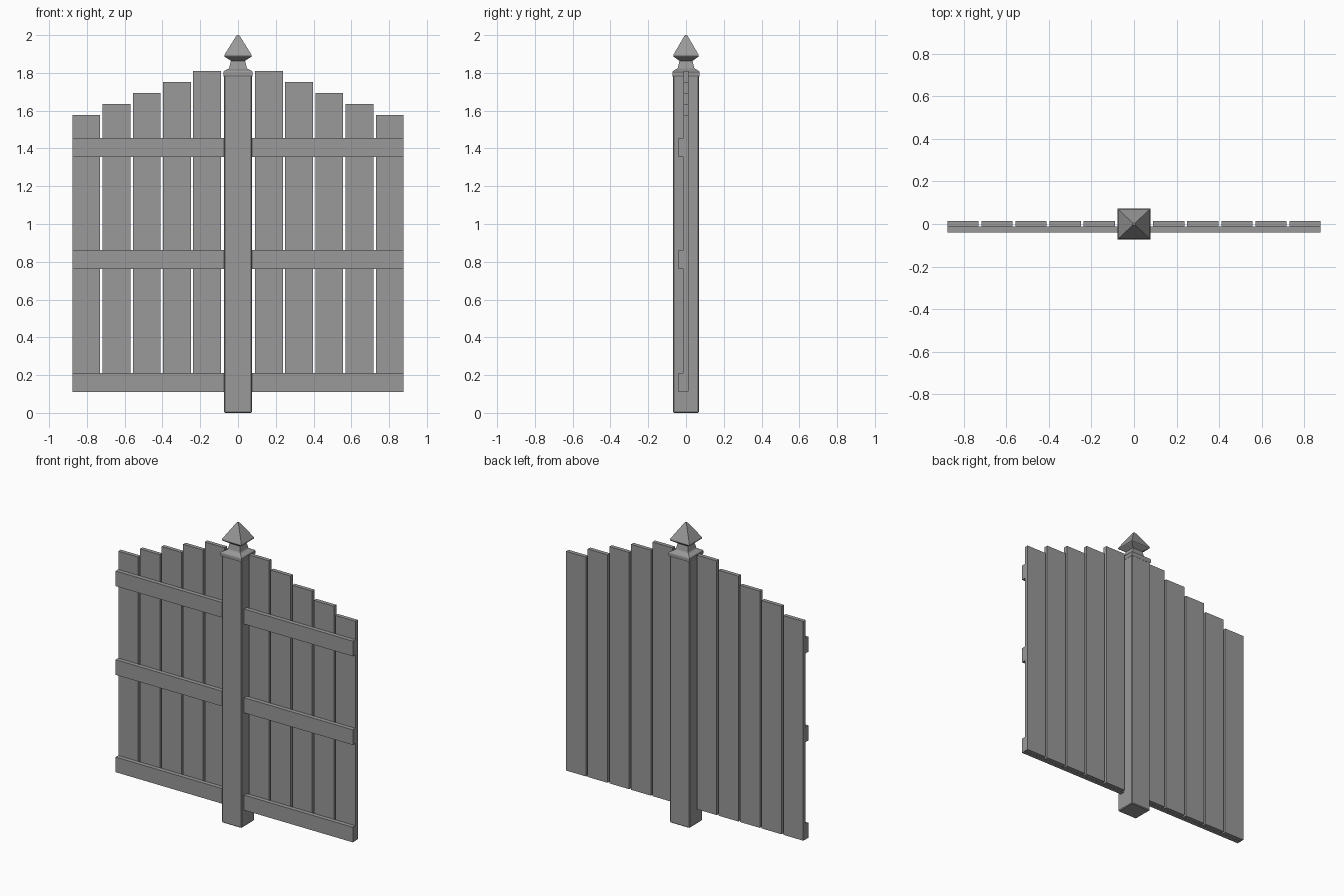
import bpy, bmesh

if "Cube" in bpy.data.objects:
    bpy.data.objects.remove(bpy.data.objects["Cube"])

grey = bpy.data.materials.new("plain grey")
grey.diffuse_color = (0.32, 0.32, 0.32, 1)
grey.use_nodes = True
grey.node_tree.nodes["Principled BSDF"].inputs["Base Color"].default_value = grey.diffuse_color
DEPTH = 0.93  # the post is slightly shallower than it is wide


def finish(bm, name):
    bmesh.ops.recalc_face_normals(bm, faces=bm.faces)
    me = bpy.data.meshes.new(name)
    bm.to_mesh(me)
    bm.free()
    me.materials.append(grey)
    ob = bpy.data.objects.new(name, me)
    bpy.context.collection.objects.link(ob)
    return ob


def box(name, x0, x1, y0, y1, z0, z1):
    bm = bmesh.new()
    bmesh.ops.create_cube(bm, size=1)
    for v in bm.verts:
        v.co = (x1 if v.co.x > 0 else x0, y1 if v.co.y > 0 else y0,
                z1 if v.co.z > 0 else z0)
    return finish(bm, name)


def square_loft(name, profile):
    """Stack rectangular rings given as (half width, height)."""
    bm = bmesh.new()
    rings = [[bm.verts.new((sx * w, sy * w * DEPTH, z))
              for sx, sy in ((-1, -1), (1, -1), (1, 1), (-1, 1))]
             for w, z in profile]
    for a, b in zip(rings, rings[1:]):
        for i in range(4):
            j = (i + 1) % 4
            bm.faces.new((a[i], a[j], b[j], b[i]))
    bm.faces.new(rings[0][::-1])
    bm.faces.new(rings[-1])
    return finish(bm, name)


def soften(ob, width):
    m = ob.modifiers.new("chamfer", 'BEVEL')
    m.width = width
    m.segments = 1


# Central post with small chamfers
soften(square_loft("post", [(0.073, 0.0), (0.073, 1.79)]), 0.005)

# Collar and neck on top of the post
square_loft("post_collar", [(0.074, 1.78), (0.078, 1.786), (0.078, 1.804),
                            (0.073, 1.811), (0.050, 1.822), (0.046, 1.828),
                            (0.037, 1.866)])

# Pointed finial
square_loft("finial", [(0.037, 1.864), (0.070, 1.885), (0.073, 1.889),
                       (0.071, 1.897), (0.011, 1.993), (0.006, 2.0)])

for side, s in (("left", -1), ("right", 1)):
    # Upright boards stepping down away from the post
    for i in range(5):
        a = 0.09 + i * 0.16
        x0, x1 = sorted((s * a, s * (a + 0.147)))
        box(f"board_{side}_{i + 1}", x0, x1, -0.012, 0.014,
            0.112, 1.811 - i * 0.0583)
    # Three horizontal rails in front of the boards
    x0, x1 = sorted((s * 0.068, s * 0.877))
    for level, z in (("bottom", 0.111), ("middle", 0.762), ("top", 1.355)):
        box(f"rail_{level}_{side}", x0, x1, -0.04, -0.012, z, z + 0.101)
